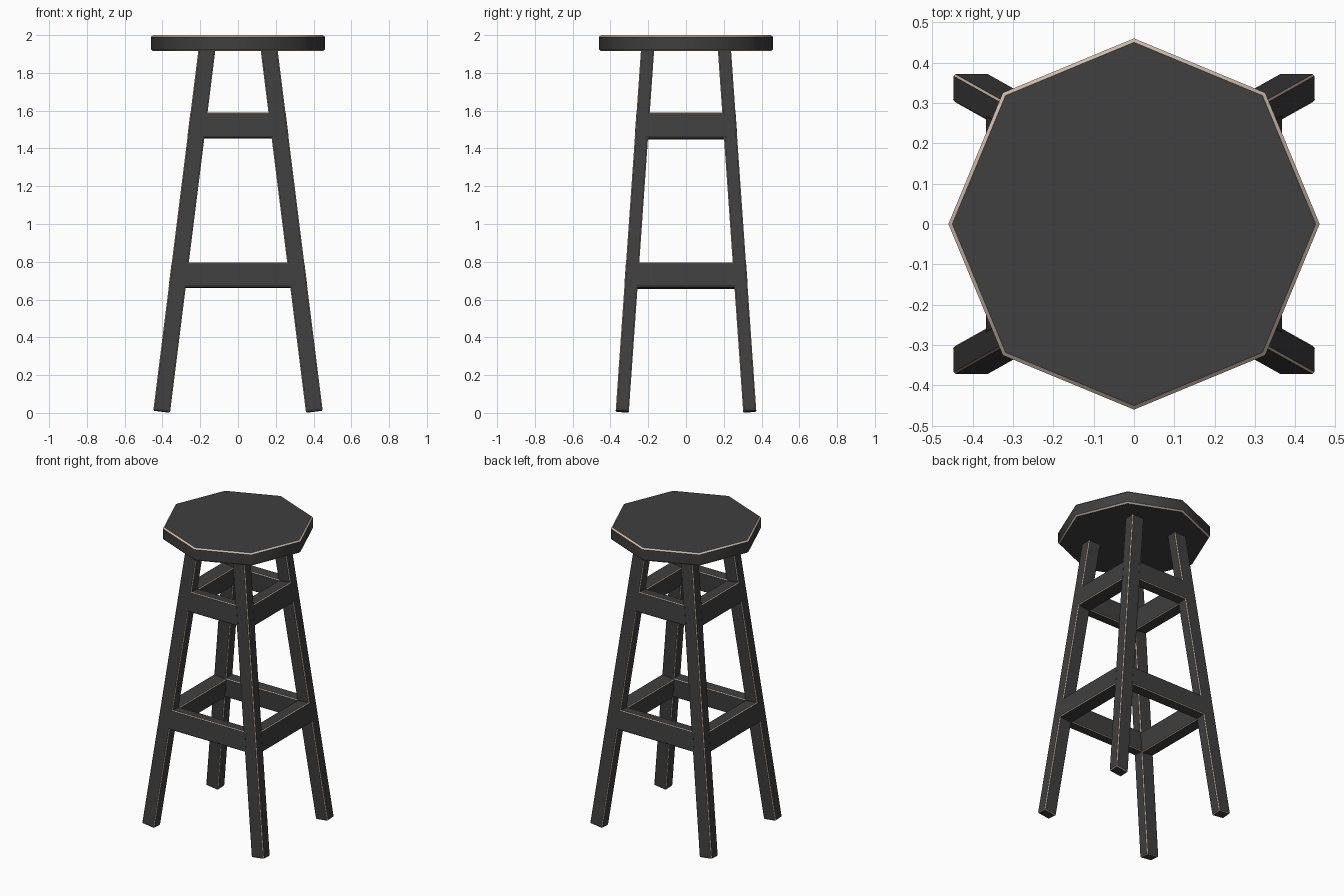
import bpy, bmesh
from mathutils import Vector

cube = bpy.data.objects.get("Cube")
if cube:
    bpy.data.objects.remove(cube, do_unlink=True)


def make_material(name, rgb):
    mat = bpy.data.materials.new(name)
    mat.use_nodes = True
    color = (*rgb, 1.0)
    mat.diffuse_color = color
    mat.node_tree.nodes["Principled BSDF"].inputs["Base Color"].default_value = color
    return mat


PAINT = make_material("charcoal_paint", (0.05, 0.05, 0.05))
WORN = make_material("worn_bare_wood", (0.64, 0.50, 0.39))

SLOPE_X, SLOPE_Y = 0.125, 0.07     # inward lean of the legs per unit of height
OUT_X, OUT_Y = 0.45, 0.373         # outer leg faces at floor level
LEG_W, LEG_D = 0.09, 0.07          # leg section
LEG_TOP = 1.94
PROUD = 0.001                      # lets rungs cover the leg chamfers


def finish(name, bm, edges, width):
    """Chamfer the edges in bare wood and store the mesh as an object."""
    bmesh.ops.recalc_face_normals(bm, faces=bm.faces[:])
    bmesh.ops.bevel(bm, geom=edges, offset=width, segments=1,
                    profile=0.5, affect='EDGES', material=1)
    bmesh.ops.recalc_face_normals(bm, faces=bm.faces[:])
    mesh = bpy.data.meshes.new(name)
    bm.to_mesh(mesh)
    bm.free()
    mesh.materials.append(PAINT)
    mesh.materials.append(WORN)
    obj = bpy.data.objects.new(name, mesh)
    bpy.context.collection.objects.link(obj)
    return obj


def build_leg(name, sx, sy):
    bm = bmesh.new()
    bmesh.ops.create_cube(bm, size=2)
    for v in bm.verts:
        outer_x, outer_y = v.co.x > 0, v.co.y > 0
        # the foot is cut square to the leaning leg
        z = LEG_TOP if v.co.z > 0 else (SLOPE_X * LEG_W * outer_x
                                        + SLOPE_Y * LEG_D * outer_y)
        x = OUT_X - SLOPE_X * z - (0 if outer_x else LEG_W)
        y = OUT_Y - SLOPE_Y * z - (0 if outer_y else LEG_D)
        v.co = (sx * x, sy * y, z)
    finish(name, bm, bm.edges[:], 0.005)


def build_rung(name, along_x, side, z_low, z_high):
    """Rung leaning with the legs, its faces flush with theirs."""
    if along_x:
        out, slope, thick = OUT_Y, SLOPE_Y, LEG_D
        end, end_slope = OUT_X - LEG_W, SLOPE_X
    else:
        out, slope, thick = OUT_X, SLOPE_X, LEG_W
        end, end_slope = OUT_Y - LEG_D, SLOPE_Y
    bm = bmesh.new()
    bmesh.ops.create_cube(bm, size=2)
    long_edges = [e for e in bm.edges
                  if abs(e.verts[0].co.x - e.verts[1].co.x) > 1]
    for v in bm.verts:
        inner = v.co.y < 0
        z = (z_high if v.co.z > 0 else z_low) - slope * thick * inner
        depth = out - slope * z + (-thick - PROUD if inner else PROUD)
        length = (end - end_slope * z + 0.012) * v.co.x
        v.co = ((length, side * depth, z) if along_x
                else (side * depth, length, z))
    finish(name, bm, long_edges, 0.005)


# Legs
for sx, x_name in ((1, "left"), (-1, "right")):
    for sy, y_name in ((-1, "front"), (1, "back")):
        build_leg(f"{y_name}_{x_name}_leg", sx, sy)

# Two tiers of rungs
for tier, low, high in (("lower", 0.667, 0.797), ("upper", 1.458, 1.59)):
    build_rung(f"{tier}_front_rung", True, -1, low, high)
    build_rung(f"{tier}_back_rung", True, 1, low, high)
    build_rung(f"{tier}_left_rung", False, 1, low, high)
    build_rung(f"{tier}_right_rung", False, -1, low, high)

# Eight-sided seat with a corner on each axis and chamfered rims
bm = bmesh.new()
bmesh.ops.create_cone(bm, cap_ends=True, segments=8, radius1=0.46,
                      radius2=0.46, depth=0.085)
bmesh.ops.translate(bm, verts=bm.verts[:], vec=Vector((0, 0, 1.9575)))
rims = [e for e in bm.edges
        if abs(e.verts[0].co.z - e.verts[1].co.z) < 0.01]
seat = finish("seat", bm, rims, 0.009)

# Soft shading around the seat, crisp at the chamfers
bm = bmesh.new()
bm.from_mesh(seat.data)
for f in bm.faces:
    f.smooth = True
for e in bm.edges:
    e.smooth = len({f.material_index for f in e.link_faces}) == 1
bm.to_mesh(seat.data)
bm.free()
